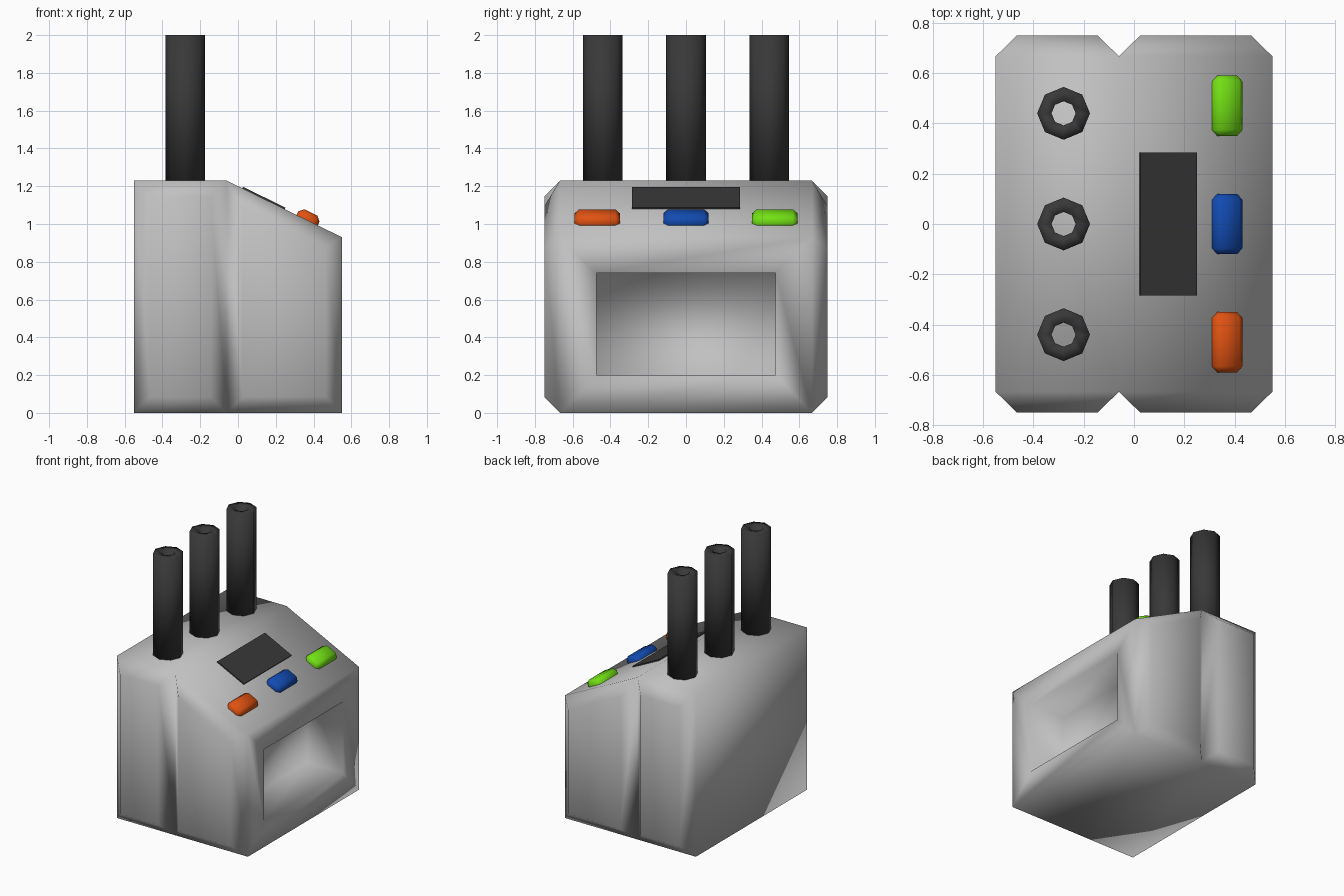
import bpy, bmesh, math
from mathutils import Matrix, Vector

cube = bpy.data.objects.get("Cube")
if cube:
    bpy.data.objects.remove(cube, do_unlink=True)


def material(name, rgb):
    m = bpy.data.materials.new(name)
    m.use_nodes = True
    m.diffuse_color = (*rgb, 1)
    bsdf = next(n for n in m.node_tree.nodes if n.type == 'BSDF_PRINCIPLED')
    bsdf.inputs["Base Color"].default_value = (*rgb, 1)
    return m


grey = material("light grey", (0.53, 0.53, 0.53))
dark = material("dark grey", (0.04, 0.04, 0.04))
orange = material("orange", (0.75, 0.085, 0.006))
blue = material("blue", (0.006, 0.07, 0.44))
green = material("green", (0.17, 0.75, 0.007))


def finish(name, bm, mat, smooth=True):
    bmesh.ops.recalc_face_normals(bm, faces=bm.faces)
    for f in bm.faces:
        f.smooth = smooth
    mesh = bpy.data.meshes.new(name)
    bm.to_mesh(mesh)
    bm.free()
    mesh.materials.append(mat)
    obj = bpy.data.objects.new(name, mesh)
    bpy.context.collection.objects.link(obj)
    return obj


# Main dimensions
BACK, SEAM, FRONT = -0.55, -0.06, 0.55
TOP, LOW_TOP = 1.23, 0.93
SIDE, END, INSET = 0.667, 0.75, 0.085
SLOPE = math.atan2(TOP - LOW_TOP, FRONT - SEAM)
RECESS_DEPTH = 0.3


def slope_z(x):
    return TOP - math.tan(SLOPE) * (x - SEAM)


# Body: two joined blocks with chamfered ends and a recess in the +x face
bm = bmesh.new()
profile = [(BACK, 0), (SEAM, 0), (FRONT, 0), (FRONT, LOW_TOP), (SEAM, TOP), (BACK, TOP)]
drop = INSET / math.cos(SLOPE)
x0, x1, x2, x3 = BACK + INSET, SEAM - INSET, SEAM + INSET, FRONT - INSET
panels = [
    ((0, 1, 4, 5), [(x0, INSET), (x1, INSET), (x1, TOP - INSET), (x0, TOP - INSET)]),
    ((1, 2, 3, 4), [(x2, INSET), (x3, INSET), (x3, slope_z(x3) - drop), (x2, slope_z(x2) - drop)]),
]
rings = []
for sign in (-1, 1):
    ring = [bm.verts.new((x, sign * SIDE, z)) for x, z in profile]
    rings.append(ring)
    for ids, corners in panels:
        inner = [bm.verts.new((x, sign * END, z)) for x, z in corners]
        bm.faces.new(inner)
        # The shared seam stays open, forming the groove between blocks
        for i in range(4):
            j = (i + 1) % 4
            bm.faces.new((ring[ids[i]], ring[ids[j]], inner[j], inner[i]))
a, b = rings
for i in (0, 1, 3, 4, 5):
    j = (i + 1) % 6
    bm.faces.new((a[i], a[j], b[j], b[i]))

# Recess loops: rim at the surface, then the inner wall
loops = [[a[2], b[2], b[3], a[3]]]
for x in (FRONT, FRONT - RECESS_DEPTH):
    loops.append([bm.verts.new((x, y, z)) for y, z in
                  ((-0.475, 0.2), (0.475, 0.2), (0.475, 0.74), (-0.475, 0.74))])
for outer, inner in zip(loops, loops[1:]):
    for i in range(4):
        j = (i + 1) % 4
        bm.faces.new((outer[i], outer[j], inner[j], inner[i]))
bm.faces.new(loops[-1])
finish("body", bm, grey)


# Pipes: open octagonal tubes
def pipe(name, y, sides=8):
    bm = bmesh.new()
    section = [(0.105, TOP - 0.005), (0.105, 2.0), (0.048, 2.0), (0.048, TOP - 0.005)]
    cols = []
    for k in range(sides):
        t = math.tau * k / sides
        cols.append([bm.verts.new((-0.28 + r * math.cos(t), y + r * math.sin(t), z))
                     for r, z in section])
    for k in range(sides):
        p, q = cols[k], cols[(k + 1) % sides]
        for i in range(4):
            j = (i + 1) % 4
            bm.faces.new((p[i], q[i], q[j], p[j]))
    finish(name, bm, dark)


for name, y in (("right_pipe", -0.44), ("middle_pipe", 0), ("left_pipe", 0.44)):
    pipe(name, y)


# Parts lying on the sloped panel
def slope_box(name, x, y, size, lift, mat, bevel=0):
    bm = bmesh.new()
    bmesh.ops.create_cube(bm, size=1, matrix=Matrix.Diagonal((*size, 1)))
    if bevel:
        bmesh.ops.bevel(bm, geom=bm.edges[:], offset=bevel, segments=1, affect='EDGES')
    normal = Vector((math.sin(SLOPE), 0, math.cos(SLOPE)))
    place = Matrix.Translation(Vector((x, y, slope_z(x))) + normal * lift)
    bm.transform(place @ Matrix.Rotation(SLOPE, 4, 'Y'))
    finish(name, bm, mat, smooth=bool(bevel))


slope_box("display", 0.135, 0, (0.25, 0.57, 0.009), 0.004, dark)
for name, y, mat in (("right_button", -0.47, orange), ("middle_button", 0, blue),
                     ("left_button", 0.47, green)):
    slope_box(name, 0.366, y, (0.125, 0.24, 0.09), 0, mat, bevel=0.024)
